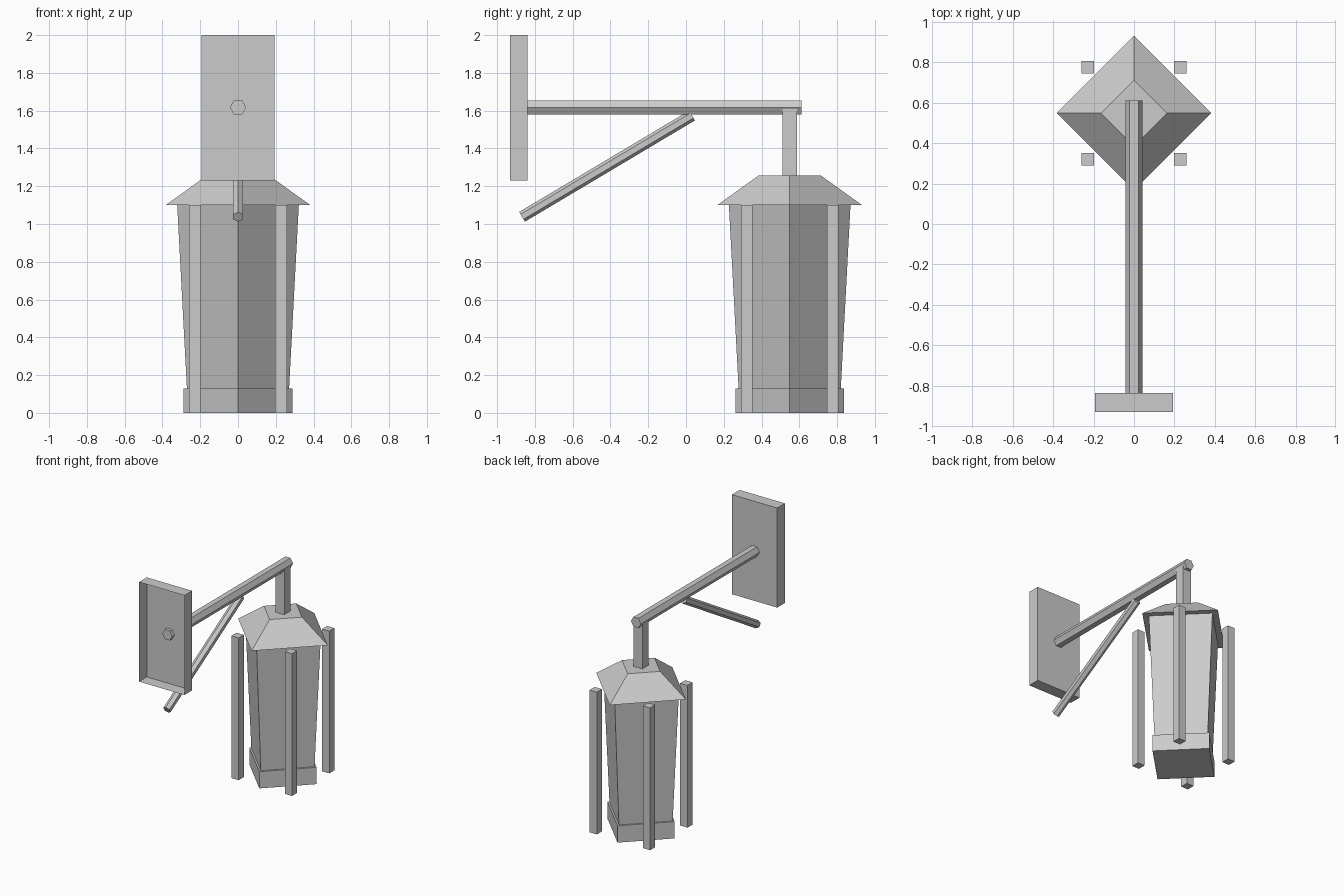
import bpy, bmesh, math
from mathutils import Vector, Matrix

if "Cube" in bpy.data.objects:
    bpy.data.objects.remove(bpy.data.objects["Cube"])

LY = 0.549  # lantern centre along y


def finish(name, bm):
    me = bpy.data.meshes.new(name)
    bm.to_mesh(me)
    bm.free()
    ob = bpy.data.objects.new(name, me)
    bpy.context.collection.objects.link(ob)
    return ob


def prism(name, p, q, r1, r2, sides, twist=0):
    """Tapered prism running from p to q."""
    p, q = Vector(p), Vector(q)
    d = (q - p).normalized()
    x = Vector((1, 0, 0))
    rot = Matrix((x, d.cross(x), d)).transposed().to_4x4()
    mat = (Matrix.Translation((p + q) / 2) @ rot
           @ Matrix.Rotation(math.radians(twist), 4, 'Z'))
    bm = bmesh.new()
    bmesh.ops.create_cone(bm, cap_ends=True, segments=sides, radius1=r1,
                          radius2=r2, depth=(q - p).length, matrix=mat)
    return finish(name, bm)


def box(name, lo, hi, open_front=False):
    lo, hi = Vector(lo), Vector(hi)
    bm = bmesh.new()
    bmesh.ops.create_cube(bm, size=1, matrix=Matrix.Translation((lo + hi) / 2)
                          @ Matrix.Diagonal((*(hi - lo), 1)))
    if open_front:
        bm.normal_update()
        bmesh.ops.delete(bm, geom=[f for f in bm.faces if f.normal.y < -0.9],
                         context='FACES')
    return finish(name, bm)


# Wall plate, hollow on the wall side
box("wall_plate", (-0.194, -0.932, 1.23), (0.194, -0.838, 2.0), open_front=True)

# Arm and diagonal brace
prism("arm", (0, -0.865, 1.617), (0, 0.612, 1.617), 0.043, 0.043, 6, 30)
prism("brace", (0, -0.868, 1.038), (0, 0.032, 1.574), 0.03, 0.03, 6)

# Hanger between arm and roof
box("hanger", (-0.038, LY - 0.038, 1.25), (0.038, LY + 0.038, 1.615))

# Four-sided lantern: roof, tapered glass, base
prism("roof", (0, LY, 1.10), (0, LY, 1.258), 0.383, 0.163, 4)
prism("glass_body", (0, LY, 0.12), (0, LY, 1.102), 0.27, 0.322, 4)
prism("base", (0, LY, 0), (0, LY, 0.13), 0.288, 0.288, 4)

# Corner posts
for sx in (-1, 1):
    for sy in (-1, 1):
        cx, cy, h = 0.228 * sx, LY + 0.228 * sy, 0.031
        box("corner_post", (cx - h, cy - h, 0), (cx + h, cy + h, 1.10))
